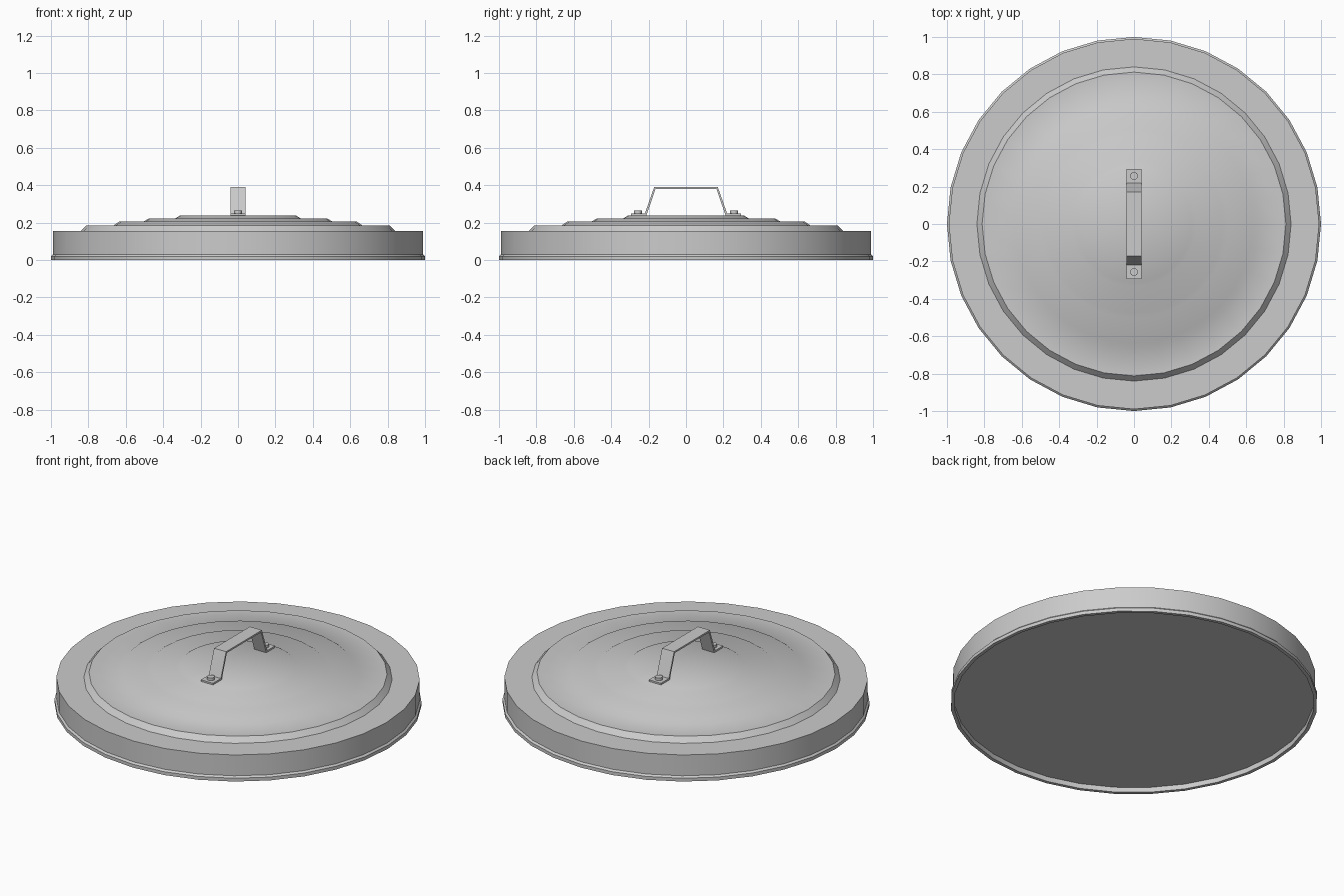
import bpy, bmesh, math

if "Cube" in bpy.data.objects:
    bpy.data.objects.remove(bpy.data.objects["Cube"])

SIDES = 32


def make_object(name, bm, angle=None):
    bmesh.ops.recalc_face_normals(bm, faces=bm.faces)
    mesh = bpy.data.meshes.new(name)
    bm.to_mesh(mesh)
    bm.free()
    obj = bpy.data.objects.new(name, mesh)
    bpy.context.collection.objects.link(obj)
    if angle:
        bpy.ops.object.select_all(action='DESELECT')
        obj.select_set(True)
        bpy.context.view_layer.objects.active = obj
        bpy.ops.object.shade_smooth_by_angle(angle=math.radians(angle))
    return obj


def lathe(name, profile, sides, angle, y=0.0):
    """Stack rings of (radius, z) and cap both ends."""
    bm = bmesh.new()
    rings = []
    for r, z in profile:
        rings.append([bm.verts.new((r * math.cos(2 * math.pi * i / sides),
                                    y + r * math.sin(2 * math.pi * i / sides), z))
                      for i in range(sides)])
    for a, b in zip(rings, rings[1:]):
        for i in range(sides):
            j = (i + 1) % sides
            bm.faces.new((a[i], a[j], b[j], b[i]))
    bm.faces.new(rings[0])
    bm.faces.new(rings[-1])
    return make_object(name, bm, angle)


# Lid: recessed underside, rolled bottom rim, side wall, stepped top
lid_profile = [
    (0.98, 0.03), (0.98, 0.0), (1.0, 0.0), (1.0, 0.02), (0.99, 0.03),
    (0.99, 0.155), (0.84, 0.155), (0.812, 0.185),
    (0.665, 0.185), (0.635, 0.205), (0.505, 0.205), (0.475, 0.223),
    (0.335, 0.223), (0.31, 0.238),
]
lathe("lid", lid_profile, SIDES, 40)

# Handle: bent flat strap with two feet, extruded across x
upper = [(0.295, 0.248), (0.220, 0.248), (0.170, 0.390)]
lower = [(0.295, 0.237), (0.212, 0.237), (0.163, 0.380)]


def mirrored(half):
    return half + [(-y, z) for y, z in reversed(half)]


top, under = mirrored(upper), mirrored(lower)
bm = bmesh.new()
rows = [[bm.verts.new((x, y, z)) for y, z in line]
        for line in (top, under) for x in (-0.04, 0.04)]
tl, tr, ul, ur = rows
for i in range(len(top) - 1):
    for a, b in ((tl, tr), (tr, ur), (ur, ul), (ul, tl)):
        bm.faces.new((a[i], b[i], b[i + 1], a[i + 1]))
for i in (0, -1):
    bm.faces.new((tl[i], tr[i], ur[i], ul[i]))
make_object("handle", bm)

# Rivets holding the handle feet
for side, y in (("front", -0.257), ("back", 0.257)):
    lathe("rivet_" + side, [(0.021, 0.245), (0.021, 0.264)], 16, 30, y)
